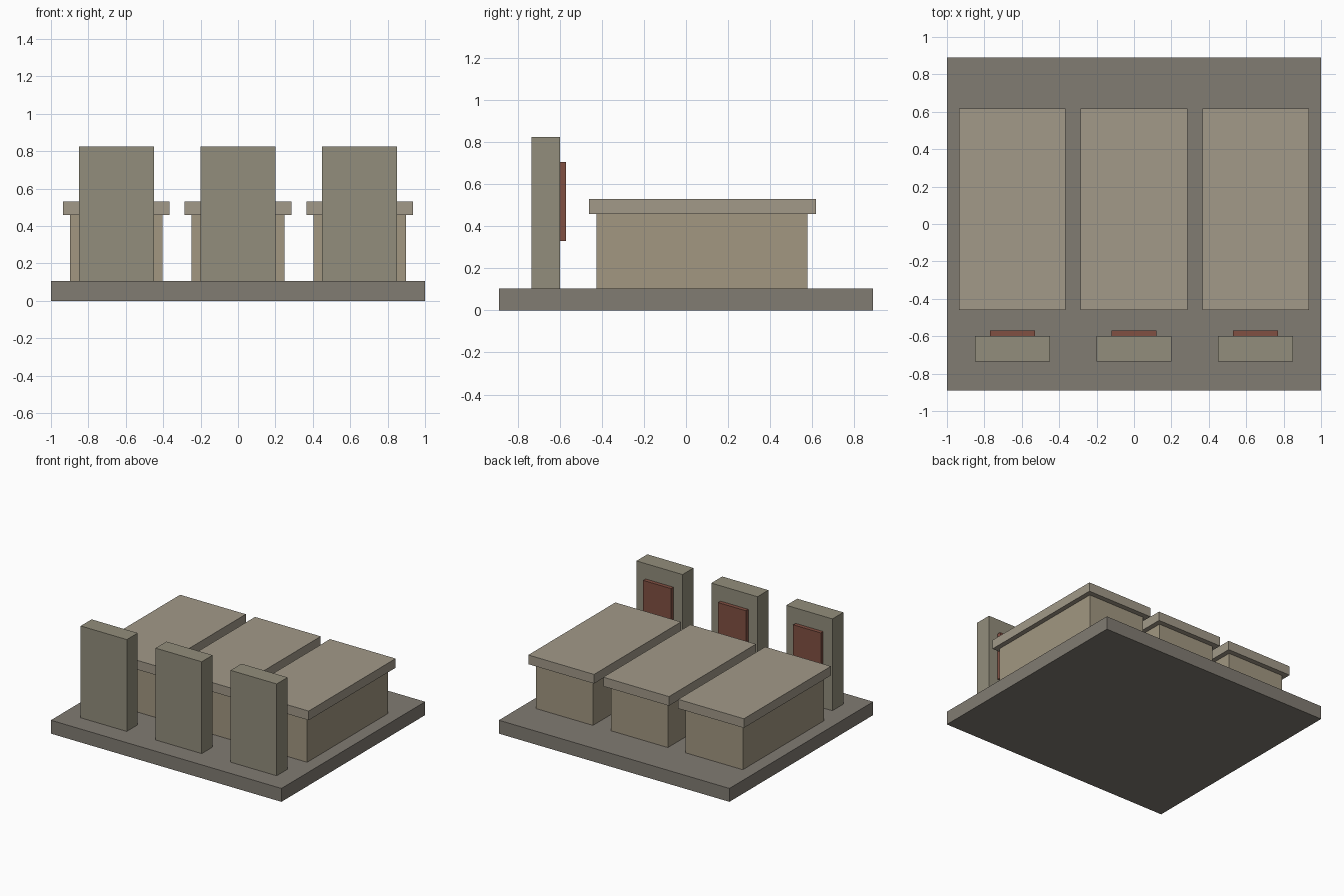
import bpy

if "Cube" in bpy.data.objects:
    bpy.data.objects.remove(bpy.data.objects["Cube"])


def material(name, rgb):
    m = bpy.data.materials.new(name)
    m.diffuse_color = (*rgb, 1.0)
    m.use_nodes = True
    m.node_tree.nodes["Principled BSDF"].inputs["Base Color"].default_value = m.diffuse_color
    return m


def box(name, x, y, z, mat):
    """Box from (min, max) ranges on each axis."""
    bpy.ops.mesh.primitive_cube_add(size=1, location=[(a + b) / 2 for a, b in (x, y, z)])
    ob = bpy.context.object
    ob.name = name
    ob.scale = [b - a for a, b in (x, y, z)]
    bpy.ops.object.transform_apply(location=False, rotation=False, scale=True)
    ob.data.materials.append(mat)
    return ob


dark_stone = material("dark_stone", (0.22, 0.20, 0.17))
tomb_stone = material("tomb_stone", (0.36, 0.31, 0.22))
lid_stone = material("lid_stone", (0.36, 0.32, 0.25))
head_stone = material("head_stone", (0.29, 0.27, 0.20))
red_plaque = material("red_plaque", (0.22, 0.08, 0.055))

# Ground slab
box("base_slab", (-1, 1), (-0.89, 0.89), (0, 0.105), dark_stone)

# Three tombs, each with a lid, a headstone and an inward-facing plaque
for side, cx in (("left", -0.65), ("middle", 0.0), ("right", 0.65)):
    def span(w):
        return (cx - w / 2, cx + w / 2)

    box(side + "_tomb_body", span(0.495), (-0.425, 0.578), (0.105, 0.458), tomb_stone)
    box(side + "_tomb_lid", span(0.57), (-0.46, 0.618), (0.458, 0.53), lid_stone)
    box(side + "_headstone", span(0.40), (-0.735, -0.60), (0.105, 0.825), head_stone)
    box(side + "_plaque", span(0.24), (-0.603, -0.57), (0.33, 0.705), red_plaque)
